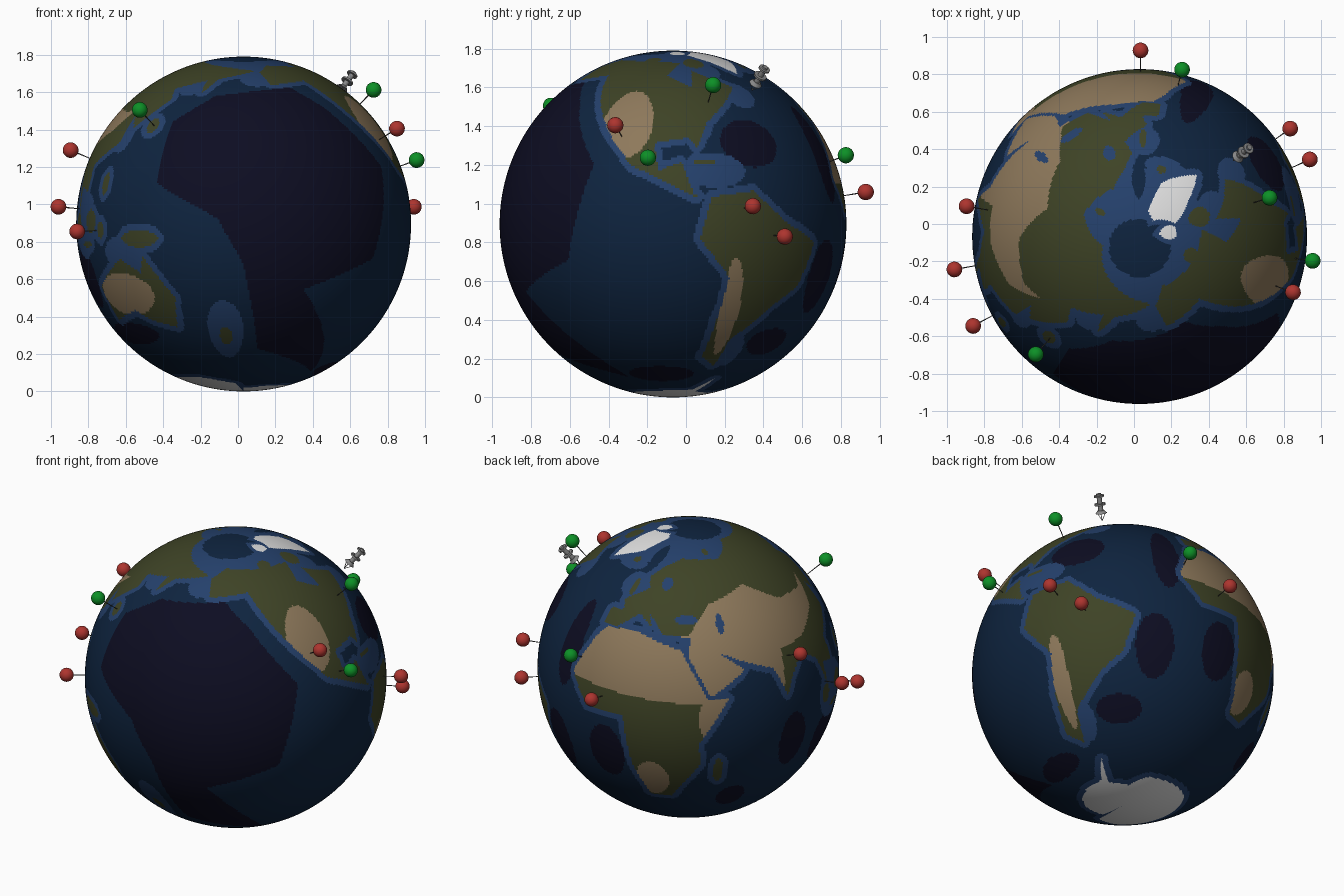
import bpy, bmesh, math
from mathutils import Vector

if "Cube" in bpy.data.objects:
    bpy.data.objects.remove(bpy.data.objects["Cube"])

C, R, STEP = Vector((0.03, -0.067, 0.895)), 0.895, 0.75
NX, NY = int(360 / STEP), int(180 / STEP)

def material(name, *rgb):
    m = bpy.data.materials.new(name)
    m.diffuse_color = (*rgb, 1)
    m.use_nodes = True
    m.node_tree.nodes["Principled BSDF"].inputs["Base Color"].default_value = m.diffuse_color
    return m

DEEP, MID, SHELF, GREEN, TAN, ICE = range(6)
earth_mats = [material("deep sea", 0.004, 0.004, 0.016), material("open sea", 0.0045, 0.0175, 0.05),
              material("shallow sea", 0.018, 0.052, 0.15), material("green land", 0.048, 0.056, 0.019),
              material("tan desert", 0.27, 0.19, 0.105), material("white ice", 0.75, 0.75, 0.75)]
red = material("pin red", 0.42, 0.035, 0.028)
green = material("pin green", 0.004, 0.28, 0.02)
steel = material("dark steel", 0.06, 0.06, 0.06)
grey = material("grey metal", 0.25, 0.25, 0.25)

# Colour map of the globe: a longitude/latitude grid filled region by region
grid = [[MID] * NX for _ in range(NY)]
SEA, LAND = (DEEP, MID, SHELF), (GREEN, TAN)

def latitude(j):
    return (j + 0.5) * STEP - 90

def fill(colour, over, *pts):
    """Colour the inside of an outline given as longitude, latitude."""
    for j in range(NY):
        lat = latitude(j)
        xs = sorted(a[0] + (lat - a[1]) * (b[0] - a[0]) / (b[1] - a[1])
                    for a, b in zip(pts, pts[1:] + pts[:1]) if (a[1] > lat) != (b[1] > lat))
        for x0, x1 in zip(xs[::2], xs[1::2]):
            for i in range(round((x0 + 180) / STEP), round((x1 + 180) / STEP)):
                if grid[j][i % NX] in over:
                    grid[j][i % NX] = colour

def oval(colour, over, x, y, w, h):
    ring = [2 * math.pi * k / 20 for k in range(20)]
    fill(colour, over, *[(x + w * math.cos(t), y + h * math.sin(t)) for t in ring])

# Deep basins
fill(DEEP, SEA, (165, 50), (148, 38), (148, 14), (171, 2), (180, -14), (187, -48), (238, -62), (203, -23), (232, -12), (241, 20), (222, 44), (208, 55))
for o in ((-60, 28, 12, 9), (-22, 25, 6, 18), (-27, -18, 8, 13), (-42, -43, 12, 6), (1, -14, 8, 12),
          (80, -12, 7, 12), (103, -19, 9, 11), (118, -41, 20, 5), (55, -36, 7, 7), (-98, -60, 22, 5)):
    oval(DEEP, SEA, *o)
# Shallow seas; the Arctic is shallow around a deeper middle
for j in range(NY):
    for i in range(NX):
        if latitude(j) > 66 and latitude(j) < 80 + 4 * math.cos(math.radians(i * STEP - 180)):
            grid[j][i] = SHELF
oval(MID, SEA, 1, 71, 7, 6)
for o in ((107, 0, 11, 12), (132, -10, 9, 6), (124, 32, 5, 7), (148, 55, 8, 5), (-172, 61, 11, 6), (172, -40, 8, 13),
          (-3, 55, 9, 6), (-22, 64, 18, 4), (-61, -47, 6, 8), (-55, 48, 8, 6), (-74, 62, 18, 7), (-75, 18, 11, 6)):
    oval(SHELF, SEA, *o)

# Continents
fill(GREEN, SEA, (-167, 65), (-156, 71), (-95, 69), (-84, 68), (-94, 59), (-80, 52), (-77, 62), (-56, 52), (-66, 44), (-76, 36),
     (-81, 26), (-84, 30), (-97, 28), (-95, 18), (-87, 21), (-83, 10), (-78, 7), (-105, 20), (-114, 30), (-124, 42), (-136, 59), (-163, 56))
fill(GREEN, SEA, (-77, 9), (-62, 11), (-50, 1), (-35, -6), (-40, -21), (-48, -27), (-64, -42), (-66, -55), (-75, -50), (-70, -18), (-81, -5))
fill(GREEN, SEA, (-6, 36), (10, 37), (32, 31), (43, 12), (51, 12), (39, -6), (40, -15), (27, -34), (18, -34), (12, -17), (9, 4), (-8, 4), (-17, 15), (-10, 31))
fill(GREEN, SEA, (-9, 37), (-9, 43), (-1, 44), (-4, 48), (9, 55), (5, 60), (13, 66), (28, 71), (68, 69), (104, 77), (190, 66), (163, 60),
     (156, 51), (155, 59), (136, 54), (140, 48), (127, 35), (122, 40), (122, 29), (108, 21), (109, 11), (101, 13), (103, 1), (97, 16),
     (88, 22), (80, 14), (77, 8), (72, 20), (57, 26), (48, 30), (59, 22), (44, 13), (35, 29), (36, 36), (23, 37), (14, 45), (17, 39), (9, 44), (-1, 37))
fill(GREEN, SEA, (114, -22), (131, -12), (140, -17), (142, -11), (153, -26), (150, -38), (138, -35), (131, -31), (115, -35))
fill(ICE, SEA, (-180, -78), (-145, -75), (-68, -73), (-58, -63), (-61, -75), (-30, -77), (-10, -71), (55, -66), (140, -66), (171, -72), (180, -90), (-180, -90))
fill(ICE, SEA, (-70, 77), (-40, 83), (-18, 81), (-22, 70), (-43, 60), (-54, 69))
# Islands and inner seas
for o in ((-72, 68, 9, 4), (-110, 71, 8, 2.5), (-18, 65, 4, 1.5), (-2, 54, 2, 4), (138, 36, 3, 3), (122, 14, 2, 4), (101, 0, 3, 4),
          (114, 1, 4, 4), (110, -7, 4, 1), (121, -2, 2, 3), (141, -5, 8, 3), (47, -19, 2, 6), (172, -42, 3, 4), (-79, 21, 4, 1), (58, 74, 4, 2)):
    oval(GREEN, SEA, *o)
oval(ICE, SEA, -82, 80, 14, 3)
for o in ((34, 43, 6, 2), (20, 58, 4, 3), (51, 41, 2, 4)):
    oval(SHELF, LAND, *o)
# Dry lands, kept inside the coasts
fill(TAN, LAND, (-20, 36), (35, 37), (46, 49), (73, 55), (91, 44), (112, 42), (122, 46), (110, 34), (92, 27), (78, 26), (76, 12), (44, 10), (-20, 14))
for o in ((45, 4, 6, 10), (20, -24, 7, 9), (129, -25, 15, 8), (-109, 36, 11, 14), (-68, -30, 4, 19)):
    oval(TAN, LAND, *o)

# Shallow rim along every coast
rim = set()
for j in range(NY):
    w = min(12, round(3 / max(0.1, math.cos(math.radians(latitude(j))))))
    for i in range(NX):
        near = grid[j][i - 1], grid[j][(i + 1) % NX], grid[max(j - 1, 0)][i], grid[min(j + 1, NY - 1)][i]
        if grid[j][i] >= GREEN > min(near):
            rim.update((b, (i + a) % NX) for b in range(max(0, j - 3), min(NY, j + 4))
                       for a in range(-w, w + 1) if (a / w) ** 2 + ((b - j) / 3) ** 2 < 1.2)
for j, i in rim:
    if grid[j][i] in SEA:
        grid[j][i] = SHELF

def finish(name, bm, mats, loc=C, axis=Vector((0, 0, 1))):
    me = bpy.data.meshes.new(name)
    bm.to_mesh(me)
    bm.free()
    for m in mats:
        me.materials.append(m)
    ob = bpy.data.objects.new(name, me)
    ob.location = loc
    ob.rotation_mode = 'QUATERNION'
    ob.rotation_quaternion = axis.to_track_quat('Z', 'Y')
    bpy.context.collection.objects.link(ob)

# Globe: longitude 0 faces +y, 90 west faces +x
bm = bmesh.new()
bmesh.ops.create_uvsphere(bm, u_segments=NX, v_segments=NY, radius=R)
for f in bm.faces:
    c = f.calc_center_median().normalized()
    i = int((math.degrees(math.atan2(-c.x, c.y)) + 180) / STEP) % NX
    j = min(NY - 1, int((math.degrees(math.asin(c.z)) + 90) / STEP))
    f.material_index, f.smooth = grid[j][i], True
finish("globe", bm, earth_mats, C, Vector((0, 0, 1)))
bpy.data.objects["globe"].rotation_quaternion = (1, 0, 0, 0)

def rod(name, mat, a, b, r0, r1, loc, axis, seg=12):
    bm = bmesh.new()
    ret = bmesh.ops.create_cone(bm, cap_ends=True, segments=seg, radius1=r0, radius2=r1, depth=b - a)
    bmesh.ops.translate(bm, verts=ret["verts"], vec=(0, 0, (a + b) / 2))
    finish(name, bm, [mat], loc, axis)

# Map pins: round head on a thin needle
heads = {"red": (red, [(.035, .928, 1.06), (.835, .51, .83), (.94, .345, .987), (.85, -.365, 1.405),
                       (-.895, .095, 1.29), (-.96, -.243, .987), (-.86, -.545, .855)]),
         "green": (green, [(.257, .825, 1.25), (.725, .14, 1.612), (.955, -.197, 1.237), (-.525, -.697, 1.505)])}
for colour, (mat, spots) in heads.items():
    for p in map(Vector, spots):
        d = (p - C).normalized()
        bm = bmesh.new()
        bmesh.ops.create_uvsphere(bm, u_segments=24, v_segments=12, radius=0.042)
        for f in bm.faces:
            f.smooth = True
        finish(colour + "_pin_head", bm, [mat], p, d)
        rod("pin_needle", steel, R - 0.01, (p - C).length, 0.002, 0.004, C, d, 8)

# Satellite: stepped body with discs, dish and tripod pointing at the globe
d = Vector((0.53, 0.43, 0.73)).normalized()
for name, a, b, r0, r1 in (("satellite_dish", .99, 1.008, .034, .02), ("satellite_body", 1, 1.11, .015, .015),
                           ("satellite_lower_disc", 1.04, 1.05, .034, .034), ("satellite_top_disc", 1.09, 1.1, .03, .03)):
    rod(name, grey, a, b, r0, r1, C, d, 20)
side = d.orthogonal().normalized()
tip = C + d * 0.945
for k in range(3):
    t = 2 * math.pi * k / 3
    leg = d * 0.047 + (side * math.cos(t) + d.cross(side) * math.sin(t)) * 0.03
    rod("satellite_strut", grey, 0, leg.length, .002, .002, tip, leg.normalized(), 6)
